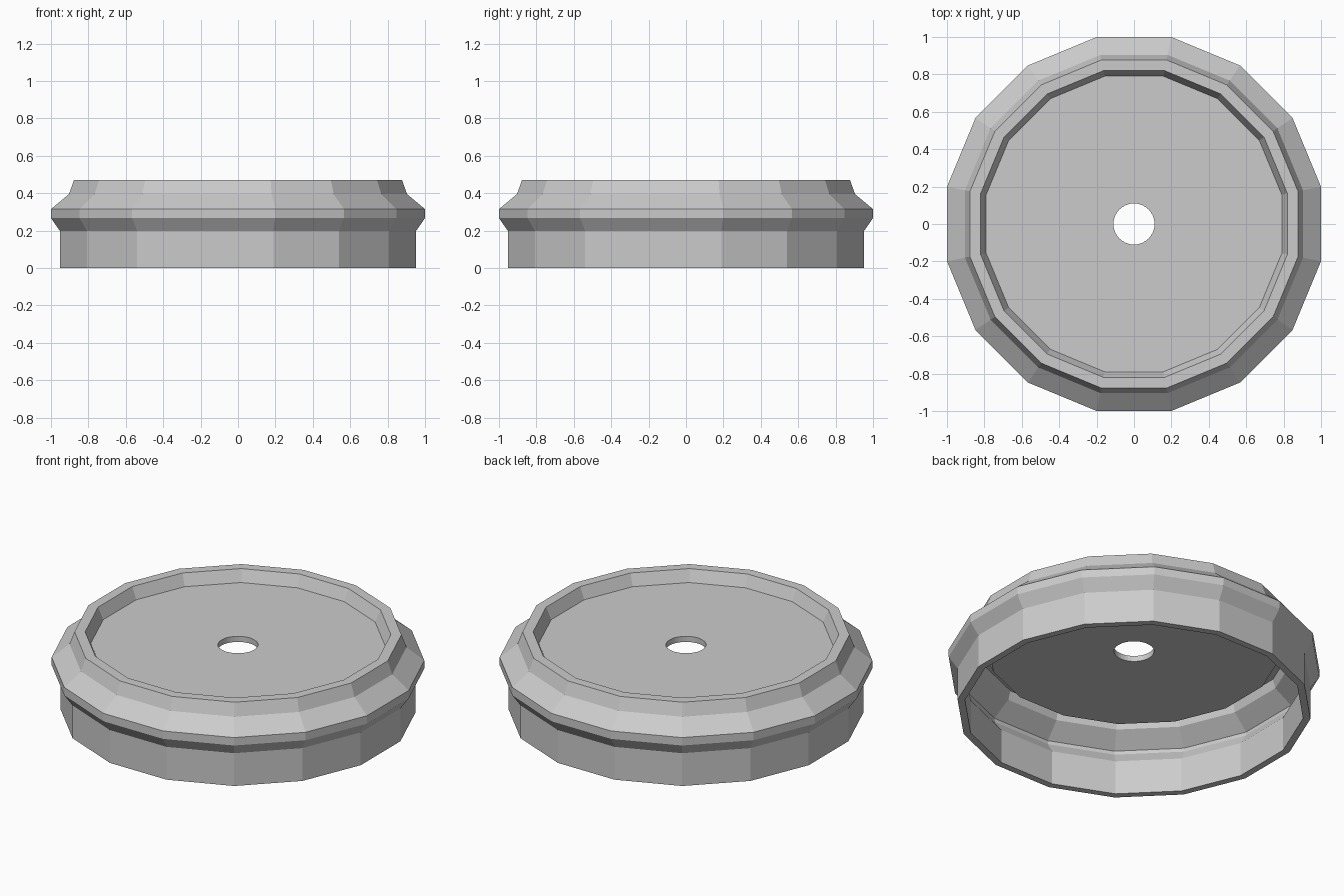
import bpy, bmesh, math

if "Cube" in bpy.data.objects:
    bpy.data.objects.remove(bpy.data.objects["Cube"])

SIDES = 16
HOLE_R, HOLE_SEG = 0.11, 32
TOP_Z, UNDER_Z = 0.40, 0.366

# Closed shell section from floor top, over the rim, down the outside and back
# up inside: (distance to flat side, height)
profile = [
    (0.79, TOP_Z), (0.82, 0.47), (0.877, 0.47), (0.904, 0.395),
    (1.0, 0.315), (1.0, 0.267), (0.952, 0.198), (0.952, 0.0),
    (0.912, 0.0), (0.912, 0.205), (0.96, 0.275), (0.96, 0.297),
    (0.865, 0.378), (0.85, 0.43), (0.815, 0.43), (0.785, UNDER_Z),
]

bm = bmesh.new()


def ring(radius, z, count, start):
    """Ring of vertices; start is the first angle in radians."""
    return [bm.verts.new((radius * math.cos(start + math.tau * i / count),
                          radius * math.sin(start + math.tau * i / count), z))
            for i in range(count)]


def bridge(a, b):
    n = len(a)
    for i in range(n):
        j = (i + 1) % n
        bm.faces.new((a[i], a[j], b[j], b[i]))


# Sixteen-sided shell wall
half = math.pi / SIDES
rings = [ring(r / math.cos(half), z, SIDES, half) for r, z in profile]
for a, b in zip(rings, rings[1:]):
    bridge(a, b)

# Floor plate with round centre hole
hole_top = ring(HOLE_R, TOP_Z, HOLE_SEG, half)
hole_under = ring(HOLE_R, UNDER_Z, HOLE_SEG, half)
bridge(hole_top, hole_under)
for outer, hole in ((rings[0], hole_top), (rings[-1], hole_under)):
    for i in range(SIDES):
        bm.faces.new((outer[i], outer[(i + 1) % SIDES],
                      hole[(2 * i + 2) % HOLE_SEG], hole[2 * i + 1], hole[2 * i]))

bmesh.ops.recalc_face_normals(bm, faces=bm.faces[:])
mesh = bpy.data.meshes.new("round_cap")
bm.to_mesh(mesh)
bm.free()

# Single plain grey
grey = bpy.data.materials.new("light_grey")
grey.diffuse_color = (0.6, 0.6, 0.6, 1.0)
grey.use_nodes = True
grey.node_tree.nodes["Principled BSDF"].inputs["Base Color"].default_value = grey.diffuse_color
mesh.materials.append(grey)
cap = bpy.data.objects.new("round_cap", mesh)
bpy.context.collection.objects.link(cap)
